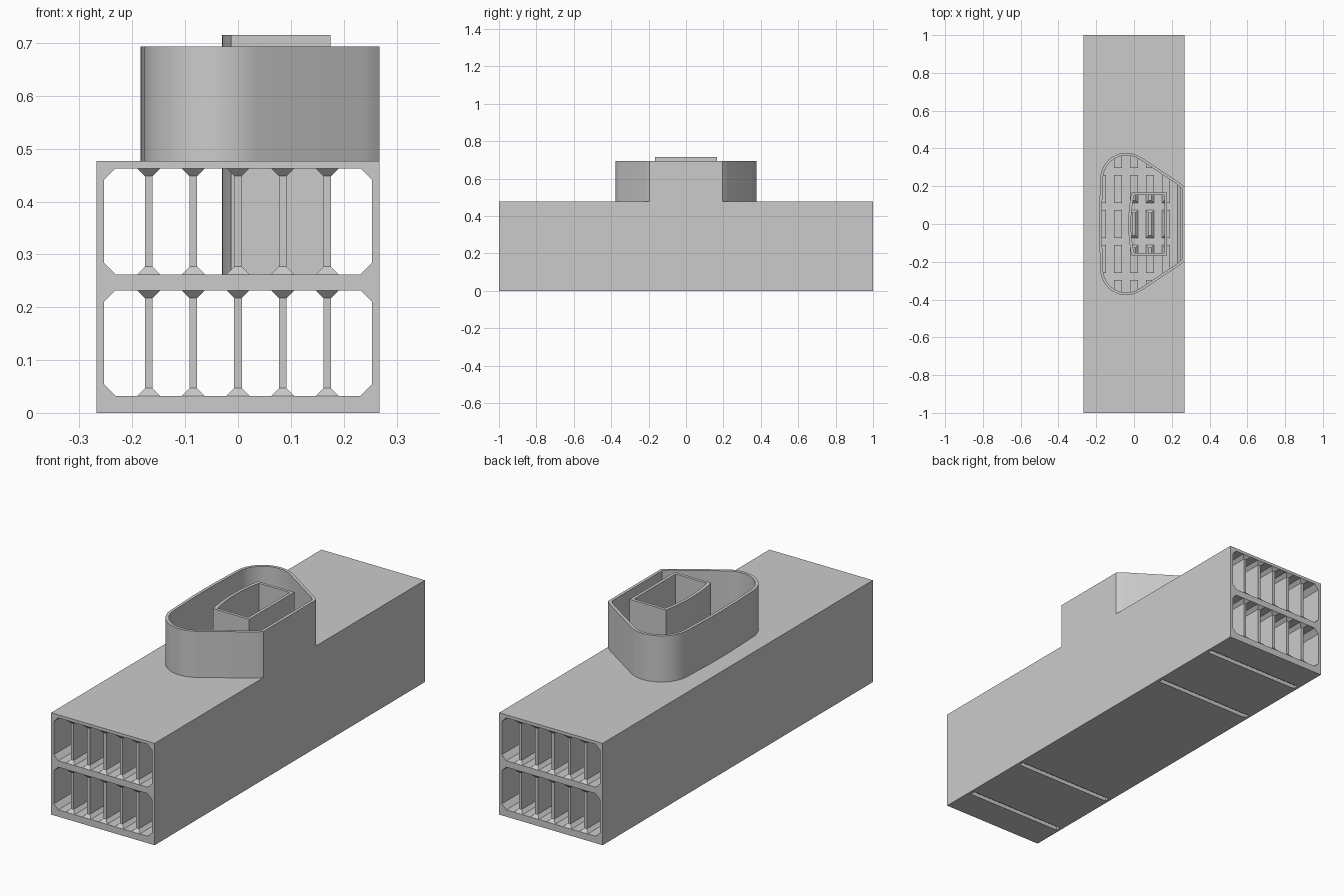
import bpy, bmesh, math

cube = bpy.data.objects.get("Cube")
if cube:
    bpy.data.objects.remove(cube, do_unlink=True)

grey = bpy.data.materials.new("plain grey")
grey.use_nodes = True
grey.diffuse_color = (0.6, 0.6, 0.6, 1)
grey.node_tree.nodes["Principled BSDF"].inputs["Base Color"].default_value = (0.6, 0.6, 0.6, 1)

HALF_W, HALF_L, TOP, WALL = 0.268, 1.0, 0.477, 0.014
ROWS = [(0.032, 0.232), (0.262, 0.463)]


def finish(name, bm):
    bmesh.ops.recalc_face_normals(bm, faces=bm.faces)
    mesh = bpy.data.meshes.new(name)
    bm.to_mesh(mesh)
    bm.free()
    mesh.materials.append(grey)
    ob = bpy.data.objects.new(name, mesh)
    bpy.context.collection.objects.link(ob)
    return ob


def loft(bm, loops, closed=False):
    """Skin a series of equal-length vertex loops; cap the ends unless closed."""
    rings = [[bm.verts.new(p) for p in loop] for loop in loops]
    pairs = list(zip(rings, rings[1:])) + ([(rings[-1], rings[0])] if closed else [])
    for a, b in pairs:
        for i in range(len(a)):
            j = (i + 1) % len(a)
            bm.faces.new((a[i], a[j], b[j], b[i]))
    if not closed:
        bm.faces.new(rings[0])
        bm.faces.new(rings[-1])


def at_z(points, z):
    return [(x, y, z) for x, y in points]


def rect(cx, cy, hx, hy):
    return [(cx - hx, cy - hy), (cx + hx, cy - hy), (cx + hx, cy + hy), (cx - hx, cy + hy)]


def prism(name, points, z0, z1):
    bm = bmesh.new()
    loft(bm, [at_z(points, z0), at_z(points, z1)])
    return finish(name, bm)


def tube(name, outer, inner, z0, z1):
    bm = bmesh.new()
    loft(bm, [at_z(outer, z0), at_z(outer, z1), at_z(inner, z1), at_z(inner, z0)], closed=True)
    return finish(name, bm)


def cut(target, cutter):
    cutter.hide_render = True
    mod = target.modifiers.new("cut", 'BOOLEAN')
    mod.operation = 'DIFFERENCE'
    mod.solver = 'EXACT'
    mod.object = cutter
    bpy.context.view_layer.objects.active = target
    bpy.ops.object.modifier_apply(modifier=mod.name)
    bpy.data.objects.remove(cutter, do_unlink=True)


def mirrored(half):
    """Complete a half outline (y > 0, running from left to right) across y."""
    return half + [(x, -y) for x, y in reversed(half) if y > 1e-6]


def collar_outline(t):
    """Outer collar outline, moved inward by t."""
    pts = [(-0.185 + t, 0), (-0.184 + t, 0.08), (-0.181 + t, 0.16)]
    r = 0.138 - t
    for i in range(17):
        a = math.radians(178 - (178 - 55) * i / 16)
        pts.append((-0.04 + r * math.cos(a), 0.239 + r * math.sin(a)))
    pts += [(0.236 - 0.57 * t, 0.222 - 0.82 * t), (0.253 - 0.8 * t, 0.209 - 0.7 * t),
            (HALF_W - t, 0.194 - 0.6 * t)]
    return mirrored(pts)


def duct_outline(t):
    """Inner duct outline with one bowed side, moved inward by t."""
    h = 0.167 - t
    pts = [(-0.03 + t + 0.017 * (i / 8) ** 2, h * i / 8) for i in range(9)]
    return mirrored(pts + [(0.175 - t, h)])


# Housing: long box with two chamfered channels
housing = prism("housing", rect(0, 0, HALF_W, HALF_L), 0, TOP)
c, w = 0.0225, HALF_W - WALL
for z0, z1 in ROWS:
    half = [(w - c, z0), (w, z0 + c), (w, z1 - c), (w - c, z1)]
    section = half + [(-x, z) for x, z in reversed(half)]
    bm = bmesh.new()
    loft(bm, [[(x, y, z) for x, z in section] for y in (-1.1, 1.1)])
    cut(housing, finish("channel_cutter", bm))

# Openings from the collar into the upper channel, and the duct into the lower one
cut(housing, prism("collar_cutter", collar_outline(WALL), 0.45, 0.6))
cut(housing, prism("duct_cutter", duct_outline(WALL), 0.217, 0.6))

# Blind grooves across the underside
for y in (-0.838, -0.493, 0.493, 0.838):
    cut(housing, prism("groove_cutter", rect(0, y, w, 0.0125), -0.1, 0.018))

# Dividers: rows of short webs flared at floor and ceiling
COUNT, GAP, FLARE = 11, 0.036, 0.0148
length = (2 * HALF_L - (COUNT - 1) * GAP) / COUNT
bm = bmesh.new()
for z0, z1 in ROWS:
    for col in range(-2, 3):
        for k in range(COUNT):
            cy = (k - COUNT // 2) * (length + GAP)
            wide = rect(col * 0.0845, cy, 0.022, length / 2)
            slim = rect(col * 0.0845, cy, 0.022 - FLARE, length / 2 - FLARE)
            loft(bm, [at_z(wide, z0), at_z(slim, z0 + FLARE),
                      at_z(slim, z1 - FLARE), at_z(wide, z1)])
dividers = finish("dividers", bm)
cut(dividers, prism("duct_cutter", duct_outline(WALL), 0.217, 0.6))

# Collar and inner duct
collar = tube("collar", collar_outline(0), collar_outline(WALL), TOP, 0.693)
duct = tube("inner_duct", duct_outline(0), duct_outline(WALL), 0.262, 0.715)

for ob in (collar, duct):
    bpy.ops.object.select_all(action='DESELECT')
    ob.select_set(True)
    bpy.context.view_layer.objects.active = ob
    bpy.ops.object.shade_smooth_by_angle(angle=math.radians(20))
